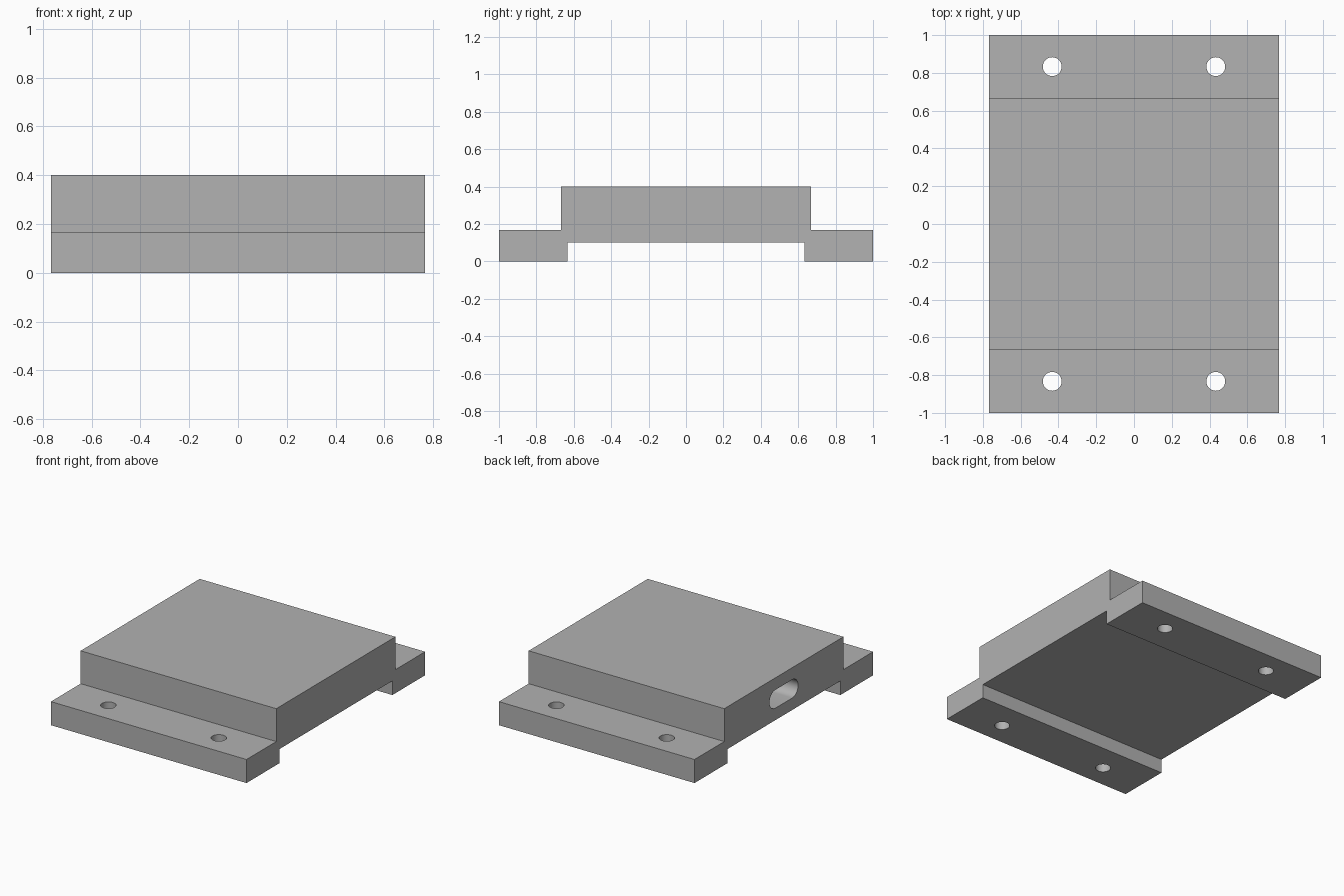
import bpy, bmesh, math
from mathutils import Vector

default = bpy.data.objects.get("Cube")
if default:
    bpy.data.objects.remove(default, do_unlink=True)

grey = bpy.data.materials.new("plain grey")
grey.use_nodes = True
colour = (0.445, 0.445, 0.445, 1)
grey.diffuse_color = colour
grey.node_tree.nodes["Principled BSDF"].inputs["Base Color"].default_value = colour


def prism(name, outline, direction):
    """Extrude a closed outline of 3D points along a direction."""
    bm = bmesh.new()
    face = bm.faces.new([bm.verts.new(p) for p in outline])
    ext = bmesh.ops.extrude_face_region(bm, geom=[face])
    moved = [g for g in ext["geom"] if isinstance(g, bmesh.types.BMVert)]
    bmesh.ops.translate(bm, verts=moved, vec=Vector(direction))
    bmesh.ops.recalc_face_normals(bm, faces=bm.faces)
    mesh = bpy.data.meshes.new(name)
    bm.to_mesh(mesh)
    bm.free()
    mesh.materials.append(grey)
    obj = bpy.data.objects.new(name, mesh)
    bpy.context.collection.objects.link(obj)
    return obj


def arc(radius, start, end, steps):
    angles = [start + (end - start) * i / steps for i in range(steps + 1)]
    return [(radius * math.cos(a), radius * math.sin(a)) for a in angles]


def cut(body, cutter):
    cutter.hide_render = True
    mod = body.modifiers.new("cut", "BOOLEAN")
    mod.operation = "DIFFERENCE"
    mod.solver = "EXACT"
    mod.object = cutter
    bpy.context.view_layer.objects.active = body
    bpy.ops.object.modifier_apply(modifier=mod.name)
    bpy.data.objects.remove(cutter, do_unlink=True)


# Raised cover with a mounting flange along the front and back
half_width = 0.767
half = [(0.633, 0.1), (0.633, 0), (1, 0), (1, 0.167), (0.667, 0.167), (0.667, 0.4)]
section = half + [(-y, z) for y, z in reversed(half)]
body = prism("flanged_cover", [(-half_width, y, z) for y, z in section],
             (2 * half_width, 0, 0))

# Four screw holes through the flanges
for sx in (-1, 1):
    for sy in (-1, 1):
        circle = arc(0.05, 0, 2 * math.pi, 32)[:-1]
        cut(body, prism("screw_hole", [(sx * 0.433 + x, sy * 0.833 + y, -0.1)
                                       for x, y in circle], (0, 0, 0.4)))

# Rounded blind slot in one end
radius, reach = 0.065, 0.095
right_end = arc(radius, -math.pi / 2, math.pi / 2, 16)
slot = [(y + reach, z) for y, z in right_end] + [(-y - reach, -z) for y, z in right_end]
cut(body, prism("cable_slot", [(-half_width - 0.1, y, 0.25 + z) for y, z in slot],
                (0.87, 0, 0)))

# Smooth hole walls, sharp edges elsewhere
bpy.ops.object.select_all(action="DESELECT")
body.select_set(True)
bpy.context.view_layer.objects.active = body
bpy.ops.object.shade_smooth_by_angle(angle=math.radians(30))
